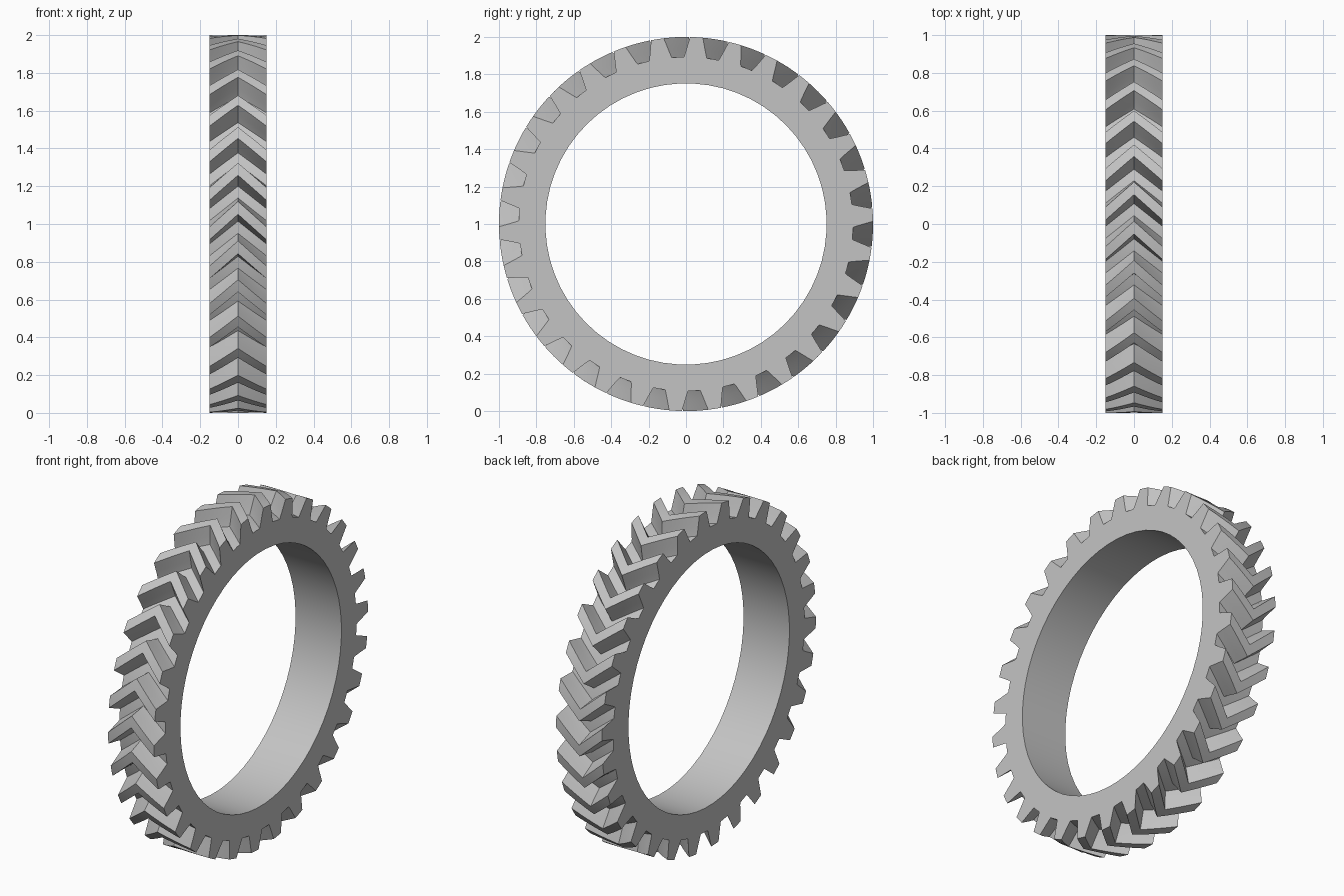
import bpy, bmesh, math

if "Cube" in bpy.data.objects:
    bpy.data.objects.remove(bpy.data.objects["Cube"])

TEETH = 30
HALF_WIDTH = 0.15
BORE = 0.752
TWIST = math.radians(7.7)       # rotation between the mid-plane and each end
GAP_PHASE = math.radians(8.8)   # centre of a tooth gap on the end faces
SLICES = 4                      # slices per herringbone half
PITCH = 2 * math.pi / TEETH

# One tooth flank: (radius, half tooth angle in degrees), root to tip
flank = [(0.893, 3.95), (0.905, 3.65), (0.938, 3.0), (0.97, 2.45), (1.0, 1.95)]

# One pitch of the outline, starting at the middle of a gap
tooth = [(0.893, 0.0)]
tooth += [(r, PITCH / 2 - math.radians(a)) for r, a in flank]
tooth += [(1.0, PITCH / 2)]
tooth += [(r, PITCH / 2 + math.radians(a)) for r, a in reversed(flank)]
outline = [(r, a + k * PITCH) for k in range(TEETH) for r, a in tooth]
bore = [(BORE, k * PITCH / 2) for k in range(2 * TEETH)]


def ring(bm, points, x, turn):
    """Add a closed loop of points in the plane at x."""
    return [bm.verts.new((x, r * math.cos(a + turn), 1 + r * math.sin(a + turn)))
            for r, a in points]


def skin(bm, a, b):
    """Join two loops with quads."""
    n = len(a)
    for i in range(n):
        j = (i + 1) % n
        bm.faces.new((a[i], a[j], b[j], b[i]))


bm = bmesh.new()

# Herringbone teeth: the outline twists towards the mid-plane and back
loops = []
for s in range(-SLICES, SLICES + 1):
    t = s / SLICES
    loops.append(ring(bm, outline, t * HALF_WIDTH, GAP_PHASE - TWIST * (1 - abs(t))))
for a, b in zip(loops, loops[1:]):
    skin(bm, a, b)

# Bore
inner = [ring(bm, bore, x, GAP_PHASE) for x in (-HALF_WIDTH, HALF_WIDTH)]
skin(bm, inner[1], inner[0])

# Flat end faces, one sector per tooth
n = len(tooth)
for outer, hole in ((loops[0], inner[0]), (loops[-1], inner[1])):
    for k in range(TEETH):
        rim = [outer[(k * n + i) % len(outer)] for i in range(n + 1)]
        edge = [hole[(2 * k + i) % len(hole)] for i in (2, 1, 0)]
        bm.faces.new(rim + edge)

bmesh.ops.recalc_face_normals(bm, faces=bm.faces)
mesh = bpy.data.meshes.new("herringbone_gear_ring")
bm.to_mesh(mesh)
bm.free()

gear = bpy.data.objects.new("herringbone_gear_ring", mesh)
bpy.context.collection.objects.link(gear)

# Colour
grey = bpy.data.materials.new("light_grey")
grey.diffuse_color = (0.55, 0.55, 0.55, 1)
grey.use_nodes = True
grey.node_tree.nodes["Principled BSDF"].inputs["Base Color"].default_value = grey.diffuse_color
mesh.materials.append(grey)

# Smooth flanks and bore, sharp tooth edges
bpy.context.view_layer.objects.active = gear
gear.select_set(True)
bpy.ops.object.shade_smooth_by_angle(angle=math.radians(25))
